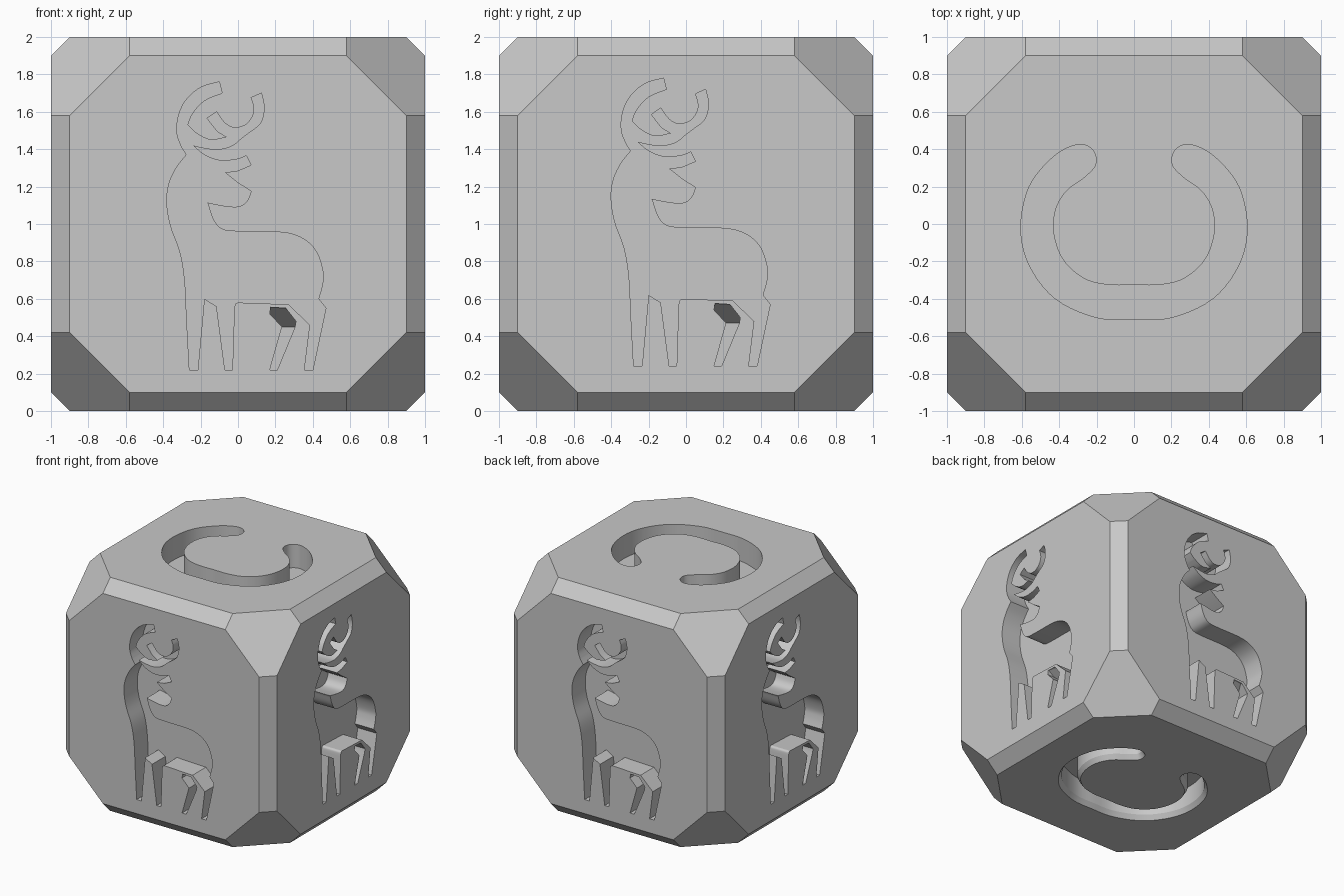
import bpy
import bmesh
from itertools import permutations, product
from math import radians
from mathutils import Matrix, Vector

if "Cube" in bpy.data.objects:
    bpy.data.objects.remove(bpy.data.objects["Cube"])

DEPTH = 0.18        # depth of the engraved animals
RING_DEPTH = 0.2    # depth of the open rings
CENTRE = Vector((0, 0, 1))

grey = bpy.data.materials.new("light_grey")
grey.use_nodes = True
grey.diffuse_color = (0.58, 0.58, 0.58, 1)
grey.node_tree.nodes["Principled BSDF"].inputs["Base Color"].default_value = grey.diffuse_color


def points(pairs):
    """Outline points given in hundredths of a unit."""
    return [Vector(p) / 100 for p in pairs]


def smooth(pairs, steps=5):
    """Catmull-Rom curve through the given points."""
    pts = points(pairs)
    ends = [pts[0]] + pts + [pts[-1]]
    curve = []
    for a, b, c, d in zip(ends, ends[1:], ends[2:], ends[3:]):
        for i in range(steps):
            t = i / steps
            curve.append(b + (c - a) * t / 2
                         + (2 * a - 5 * b + 4 * c - d) * t**2 / 2
                         + (3 * b - a - 3 * c + d) * t**3 / 2)
    return curve + [pts[-1]]


def inset(outline, amount):
    """Move a counter-clockwise outline inward."""
    result = []
    for i, p in enumerate(outline):
        along = (outline[(i + 1) % len(outline)] - outline[i - 1]).normalized()
        result.append(p + Vector((-along.y, along.x)) * amount)
    return result


def add_pocket(bm, rings, matrix, crease=None):
    """Skin rings of 3D points into a closed cutter, from the outer cap to the floor."""
    loops = [[bm.verts.new(matrix @ Vector(p)) for p in ring] for ring in rings]
    bm.faces.new(loops[0])
    floor = bm.faces.new(loops[-1][::-1])
    for top, low in zip(loops, loops[1:]):
        for i in range(len(top)):
            bm.faces.new((top[i - 1], low[i - 1], low[i], top[i]))
    if crease:
        bmesh.utils.face_split(floor, loops[-1][crease[0]], loops[-1][crease[1]])


def level(outline, w):
    return [(p.x, p.y, w) for p in outline]


# Stag outline: antlers, ear and snout, back, legs, chest
left_antler_inside = smooth([(-8.5, 170), (-18, 166), (-24.5, 159), (-27, 153)])
antler_fork = smooth([(-23, 149), (-15, 145), (-6, 146.5)])
inner_tine = smooth([(-11, 149.5), (-16.5, 156.5)], 1)
right_antler_inside = smooth([(-11.5, 160), (-7, 154), (-2, 151.5), (4, 153), (8, 158),
                              (8.5, 163), (7, 167.5)])
right_antler_outside = smooth([(12.5, 170), (14, 162), (12, 154), (6, 149), (2, 146),
                               (-3, 142), (-10, 140), (-17, 140.5), (-24, 142)])
ear = smooth([(-23.5, 141.5), (-18, 137), (-10, 134), (-1, 134.5), (4.5, 136.5)])
ear_tip = points([(7, 131.5), (0, 128.5), (-7, 127.5), (0, 122)])
snout = smooth([(7, 117.5), (5, 112.5), (1, 109.5), (-6, 109.5), (-16.5, 111.5)])
back = smooth([(-16, 110.5), (-13, 102), (-8, 97), (2, 96), (24, 95.5), (35, 92), (42, 85),
               (45.5, 74), (45, 67), (43, 60)])
hind_leg = points([(47, 55), (40, 22), (35.5, 22), (38.5, 46), (27, 57)])
belly = smooth([(0, 58), (-1.5, 57), (-2, 54)])
front_legs = points([(-3, 22), (-7, 22), (-11.5, 56), (-18, 60), (-21.5, 22), (-26, 22)])
chest = smooth([(-27.5, 50), (-28.5, 70), (-31, 85), (-36, 99), (-38, 111), (-37, 121),
                (-33, 130), (-27.5, 137)])
left_antler_outside = smooth([(-30, 141), (-32.5, 148), (-32, 157), (-28, 166), (-20, 173),
                              (-10, 176)])
stag = (left_antler_inside + antler_fork + inner_tine + right_antler_inside
        + right_antler_outside + ear + ear_tip + snout + back + hind_leg + belly
        + front_legs + chest + left_antler_outside)

# Separate far hind leg, whose hip ramps down into the pocket
far_leg = points([(17.5, 55.5), (25.5, 55), (31, 48), (30.5, 45), (21, 22), (17, 22),
                  (23.5, 45), (17, 52)])


def ramp(v):
    return -DEPTH * min(1, max(0.02, (0.56 - v) / 0.11))


# Open ring, one half mirrored to the other
half_ring = smooth([(0, -51), (20, -50), (42, -40), (56, -22), (60.5, -2), (56, 20), (43, 36),
                    (30, 42.5), (22, 39.5), (20.5, 32), (26, 25.5), (36, 18), (42, 8),
                    (43, -5), (38, -19), (27, -29), (14, -32.5), (0, -32.5)])
ring = half_ring + [Vector((-p.x, p.y)) for p in half_ring[-2:0:-1]]

# Cutters on all six sides
bm = bmesh.new()
for side in range(4):
    shift = Vector((-0.02, 0.02)) * (side % 2)
    frame = (Matrix.Rotation(radians(90 * side), 4, "Z")
             @ Matrix.Translation((shift.x, -1, shift.y))
             @ Matrix.Rotation(radians(90), 4, "X"))
    add_pocket(bm, [level(stag, 0.1), level(stag, -DEPTH)], frame)
    leg_floor = [(p.x, p.y, ramp(p.y)) for p in far_leg]
    add_pocket(bm, [level(far_leg, 0.1), leg_floor], frame, crease=(3, 6))

up = Matrix.Translation((0, 0, 2))
add_pocket(bm, [level(ring, 0.1), level(ring, -RING_DEPTH)], up)
down = Matrix.Rotation(radians(180), 4, "Y")
narrow = inset(ring, 0.025)
add_pocket(bm, [level(ring, 0.1), level(ring, 0), level(narrow, -0.04),
                level(narrow, -RING_DEPTH)], down)
bmesh.ops.recalc_face_normals(bm, faces=bm.faces)
cutter_mesh = bpy.data.meshes.new("engraving_cutter")
bm.to_mesh(cutter_mesh)
bm.free()
cutter = bpy.data.objects.new("engraving_cutter", cutter_mesh)
cutter.hide_render = True
bpy.context.collection.objects.link(cutter)

# Block with cut edges and corners
bm = bmesh.new()
for corner in permutations((0.58, 0.9, 1)):
    for signs in product((-1, 1), repeat=3):
        bm.verts.new(Vector(c * s for c, s in zip(corner, signs)) + CENTRE)
bmesh.ops.convex_hull(bm, input=bm.verts)
bmesh.ops.dissolve_limit(bm, angle_limit=radians(1), verts=bm.verts, edges=bm.edges)
bmesh.ops.recalc_face_normals(bm, faces=bm.faces)
block_mesh = bpy.data.meshes.new("engraved_block")
bm.to_mesh(block_mesh)
bm.free()
block_mesh.materials.append(grey)
cutter_mesh.materials.append(grey)
block = bpy.data.objects.new("engraved_block", block_mesh)
bpy.context.collection.objects.link(block)

# Carve the pockets, then drop the cutter
carve = block.modifiers.new("carve", "BOOLEAN")
carve.operation = "DIFFERENCE"
carve.solver = "EXACT"
carve.object = cutter
bpy.ops.object.select_all(action="DESELECT")
block.select_set(True)
bpy.context.view_layer.objects.active = block
bpy.ops.object.modifier_apply(modifier="carve")
bpy.data.objects.remove(cutter)
bpy.ops.object.shade_smooth_by_angle(angle=radians(25))
